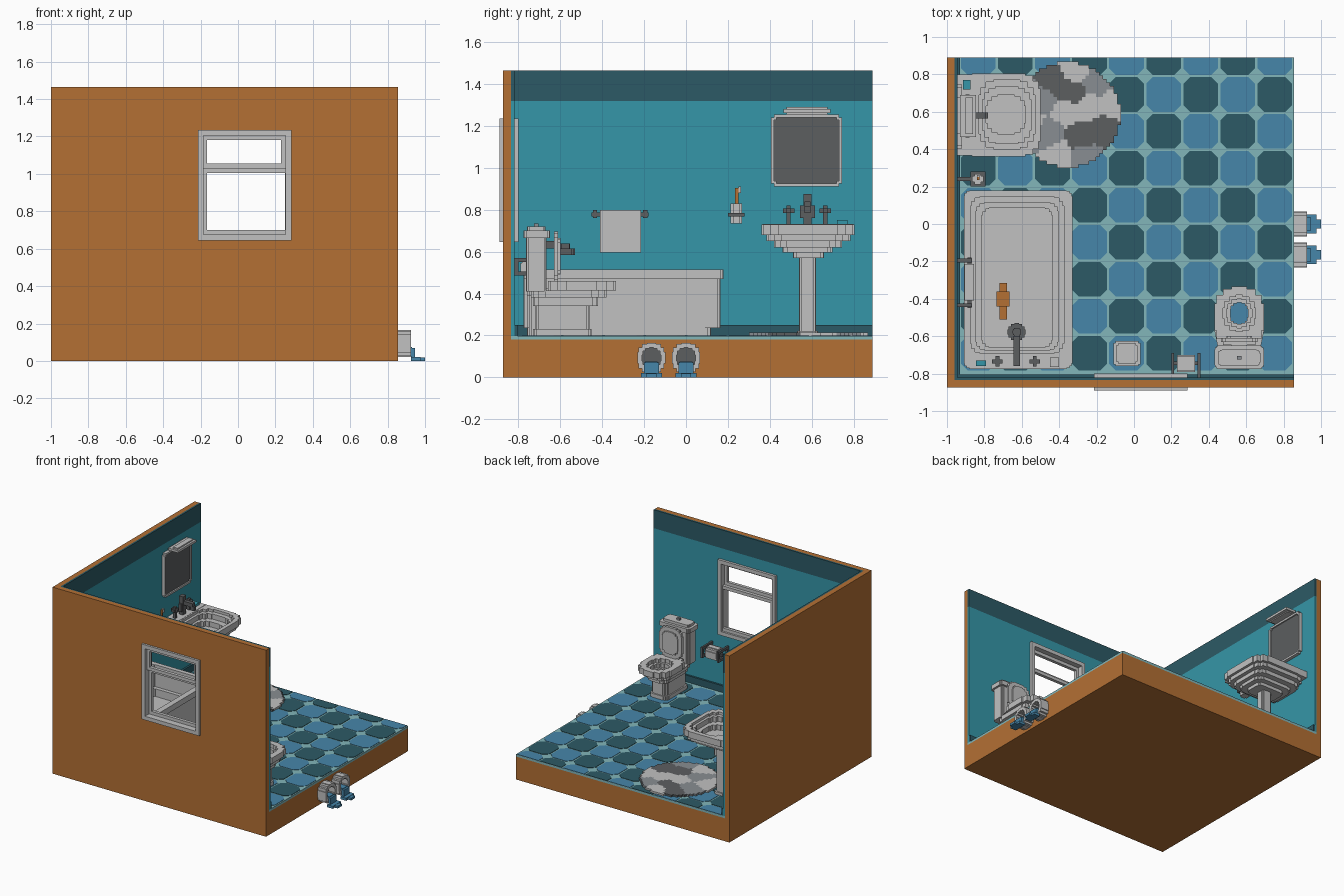
import bpy, bmesh, math
from mathutils import Vector

cube = bpy.data.objects.get("Cube")
if cube:
    bpy.data.objects.remove(cube)


def material(name, rgb):
    lin = [((c / 255 + 0.055) / 1.055) ** 2.4 for c in rgb] + [1]
    m = bpy.data.materials.new(name)
    m.use_nodes = True
    m.diffuse_color = lin
    m.node_tree.nodes["Principled BSDF"].inputs["Base Color"].default_value = lin
    return m


BROWN = material("brown", (180, 112, 52))
TEAL = material("teal", (53, 150, 168))
DARK_TEAL = material("dark teal", (44, 90, 102))
BLUE = material("tile blue", (70, 134, 170))
GROUT = material("pale teal", (130, 182, 186))
LIGHT = material("light grey", (193, 193, 193))
MID = material("mid grey", (136, 141, 146))
DARK = material("dark grey", (92, 94, 96))


def finish(name, bm, *mats):
    bmesh.ops.recalc_face_normals(bm, faces=bm.faces)
    me = bpy.data.meshes.new(name)
    bm.to_mesh(me)
    bm.free()
    for m in mats:
        me.materials.append(m)
    ob = bpy.data.objects.new(name, me)
    bpy.context.collection.objects.link(ob)
    return ob


def boxes(name, mat, *items):
    """One object of boxes, each (x0, x1, y0, y1, z0, z1)."""
    bm = bmesh.new()
    for x0, x1, y0, y1, z0, z1 in items:
        vs = bmesh.ops.create_cube(bm, size=1)["verts"]
        for v in vs:
            v.co = Vector((x1 if v.co.x > 0 else x0, y1 if v.co.y > 0 else y0, z1 if v.co.z > 0 else z0))
    return finish(name, bm, mat)


def frame(x0, x1, z0, z1, hx0, hx1, hz0, hz1, y0, y1):
    """Four boxes round a rectangular opening in an xz panel."""
    return [(x0, hx0, y0, y1, z0, z1), (hx1, x1, y0, y1, z0, z1),
            (hx0, hx1, y0, y1, z0, hz0), (hx0, hx1, y0, y1, hz1, z1)]


def outline(a0, a1, b0, b1, c, n):
    """Rectangle whose corners of size c are cut as n round stair steps."""
    stairs = []
    for k in range(n + 1):
        t = math.pi / 2 * k / n
        p = (c * (1 - math.cos(t)), c * (1 - math.sin(t)))
        if k:
            stairs.append((p[0], stairs[-1][1]))
        stairs.append(p)
    pts = [(a0 + u, b0 + v) for u, v in stairs]
    pts += [(a1 - u, b0 + v) for u, v in reversed(stairs)]
    pts += [(a1 - u, b1 - v) for u, v in stairs]
    pts += [(a0 + u, b1 - v) for u, v in reversed(stairs)]
    return pts


def loft(name, rings, mat, axis="z", n=3, cap=None):
    """Stack of stepped outlines (a0, a1, b0, b1, corner, height) skinned into one solid."""
    bm = bmesh.new()
    place = {"z": lambda a, b, h: (a, b, h), "x": lambda a, b, h: (h, a, b), "y": lambda a, b, h: (a, h, b)}[axis]
    loops = [[bm.verts.new(place(a, b, r[5])) for a, b in outline(*r[:5], n)] for r in rings]
    for l0, l1 in zip(loops, loops[1:]):
        for i in range(len(l0)):
            j = (i + 1) % len(l0)
            bm.faces.new((l0[i], l0[j], l1[j], l1[i]))
    bm.faces.new(loops[0])
    end = bm.faces.new(loops[-1])
    if cap:
        end.material_index = 1
    return finish(name, bm, mat, *([cap] if cap else []))


def stepped(levels):
    """Turn (outline, z0, z1) levels into rings with vertical sides and flat treads."""
    return [(*o, z) for o, z0, z1 in levels for z in (z0, z1)]


# Shell: slab, outer walls, inner linings with dark top band and skirting
X0, X1, Y0, Y1, TOP = -1.0, 0.855, -0.873, 0.89, 1.465
HOLE = (-0.2, 0.27, 0.66, 1.22)
boxes("floor_slab", BROWN, (X0, X1, Y0, Y1, 0, 0.18))
boxes("outer_walls", BROWN, (X0, -0.96, Y0, Y1, 0.18, TOP),
      *frame(-0.96, X1, 0.18, TOP, *HOLE, Y0, -0.835))
boxes("wall_lining", TEAL, (-0.96, -0.945, -0.835, Y1, 0.197, 1.32),
      *frame(-0.945, X1, 0.197, 1.32, *HOLE, -0.835, -0.82))
boxes("wall_band", DARK_TEAL, (-0.96, -0.945, -0.835, Y1, 1.32, TOP), (-0.945, X1, -0.835, -0.82, 1.32, TOP))
boxes("skirting", DARK_TEAL, (-0.945, -0.93, -0.82, Y1, 0.197, 0.25), (-0.93, X1, -0.82, -0.805, 0.197, 0.25))

# Tiled floor: checkerboard of clipped squares on a pale bed
boxes("grout_bed", GROUT, (-0.96, X1, -0.835, Y1, 0.18, 0.197))
bm = bmesh.new()
H, C = 0.0925, 0.035
for i in range(9):
    for j in range(9):
        cx, cy = -0.832 + 0.198 * i, -0.69 + 0.1975 * j
        pts = [(-H, -H + C), (-H + C, -H), (H - C, -H), (H, -H + C), (H, H - C), (H - C, H), (C - H, H), (-H, H - C)]
        f = bm.faces.new([bm.verts.new((cx + x, min(cy + y, Y1 - 0.001), 0.2)) for x, y in pts])
        f.material_index = (i + j) % 2
        side = bmesh.ops.extrude_face_region(bm, geom=[f])["geom"]
        for v in side:
            if isinstance(v, bmesh.types.BMVert):
                v.co.z = 0.196
finish("floor_tiles", bm, BLUE, DARK_TEAL)

# Window
boxes("window_frame", LIGHT, *frame(-0.215, 0.285, 0.645, 1.235, -0.185, 0.255, 0.675, 1.205, -0.89, -0.80))
boxes("window_sashes", LIGHT, *frame(-0.185, 0.255, 1.03, 1.205, -0.165, 0.23, 1.055, 1.18, -0.865, -0.84),
      *frame(-0.185, 0.255, 0.675, 1.03, -0.165, 0.25, 0.70, 1.005, -0.84, -0.815))

# Bathtub with stepped hollow, taps and spout
loft("bathtub", stepped([
    ((-0.90, -0.35, -0.76, 0.12, 0.03), 0.2, 0.235), ((-0.91, -0.345, -0.775, 0.165, 0.03), 0.235, 0.47),
    ((-0.91, -0.33, -0.775, 0.18, 0.03), 0.47, 0.515), ((-0.875, -0.375, -0.69, 0.145, 0.05), 0.515, 0.49),
    ((-0.845, -0.405, -0.675, 0.115, 0.045), 0.49, 0.36), ((-0.815, -0.435, -0.66, 0.085, 0.04), 0.36, 0.3)]), LIGHT)
boxes("bath_spout", DARK, (-0.645, -0.61, -0.76, -0.725, 0.515, 0.65), (-0.645, -0.61, -0.725, -0.6, 0.615, 0.65))
loft("shower_head", stepped([((-0.675, -0.58, -0.625, -0.53, 0.035), 0.585, 0.615),
                             ((-0.65, -0.605, -0.6, -0.555, 0.015), 0.615, 0.64)]), DARK)
for i, x in enumerate((-0.73, -0.53)):
    boxes(f"bath_tap_{i + 1}", DARK, (x - 0.01, x + 0.01, -0.745, -0.725, 0.515, 0.56),
          (x - 0.028, x + 0.028, -0.745, -0.725, 0.55, 0.565), (x - 0.01, x + 0.01, -0.763, -0.707, 0.55, 0.565))
boxes("bath_soap", TEAL, (-0.845, -0.79, -0.76, -0.73, 0.515, 0.535))
boxes("bath_bottle", LIGHT, (-0.45, -0.40, -0.765, -0.715, 0.515, 0.55))
boxes("scrub_brush", BROWN, (-0.72, -0.68, -0.51, -0.315, 0.3, 0.33), (-0.735, -0.665, -0.44, -0.36, 0.3, 0.345))

# Toilet
loft("toilet_bowl", stepped([
    ((0.485, 0.64, -0.73, -0.45, 0.03), 0.2, 0.23), ((0.495, 0.63, -0.72, -0.46, 0.03), 0.23, 0.34),
    ((0.475, 0.65, -0.73, -0.42, 0.05), 0.34, 0.38), ((0.45, 0.675, -0.74, -0.38, 0.07), 0.38, 0.415),
    ((0.43, 0.695, -0.66, -0.335, 0.09), 0.415, 0.46), ((0.475, 0.65, -0.575, -0.38, 0.07), 0.46, 0.43),
    ((0.495, 0.63, -0.555, -0.40, 0.055), 0.43, 0.40), ((0.515, 0.61, -0.535, -0.42, 0.035), 0.40, 0.37)]),
    LIGHT, cap=BLUE)
loft("toilet_tank", stepped([((0.445, 0.68, -0.765, -0.665, 0.02), 0.41, 0.665),
                             ((0.43, 0.695, -0.775, -0.65, 0.02), 0.665, 0.70),
                             ((0.45, 0.675, -0.76, -0.67, 0.02), 0.70, 0.72)]), LIGHT)
boxes("flush_button", MID, (0.55, 0.575, -0.725, -0.705, 0.72, 0.735))
loft("toilet_lid", stepped([((0.465, 0.66, 0.46, 0.695, 0.05), -0.63, -0.61),
                            ((0.495, 0.63, 0.49, 0.665, 0.04), -0.61, -0.60)]), LIGHT, axis="y")

# Waste bin and toilet roll
loft("waste_bin", stepped([((-0.1, 0.025, -0.75, -0.635, 0.01), 0.2, 0.39), ((-0.11, 0.035, -0.76, -0.625, 0.01), 0.39, 0.41),
                           ((-0.095, 0.02, -0.745, -0.64, 0.01), 0.41, 0.425)]), LIGHT, n=1)
boxes("roll_holder", DARK, *[(x, x + 0.015, -0.805, -0.69, z, z + 0.02) for x in (0.2, 0.34) for z in (0.485, 0.55)],
      *[(x, x + 0.015, y, y + 0.02, 0.485, 0.57) for x in (0.2, 0.34) for y in (-0.82, -0.71)],
      (0.2, 0.355, -0.755, -0.735, 0.515, 0.535))
loft("toilet_roll", [(-0.79, -0.7, 0.48, 0.57, 0.025, x) for x in (0.23, 0.325)], LIGHT, axis="x", n=2)

# Sink: pedestal, stepped basin, taps, soap
loft("sink", stepped([
    ((-0.78, -0.68, 0.53, 0.63, 0.02), 0.2, 0.22), ((-0.77, -0.69, 0.54, 0.62, 0.02), 0.22, 0.57),
    ((-0.85, -0.62, 0.51, 0.66, 0.03), 0.57, 0.595), ((-0.9, -0.58, 0.46, 0.70, 0.05), 0.595, 0.62),
    ((-0.94, -0.55, 0.42, 0.745, 0.06), 0.62, 0.65), ((-0.945, -0.52, 0.385, 0.785, 0.07), 0.65, 0.68),
    ((-0.945, -0.5, 0.36, 0.805, 0.08), 0.68, 0.73), ((-0.83, -0.53, 0.4, 0.77, 0.08), 0.73, 0.71),
    ((-0.81, -0.55, 0.43, 0.735, 0.07), 0.71, 0.67), ((-0.79, -0.58, 0.48, 0.69, 0.06), 0.67, 0.63)]), LIGHT)
boxes("sink_back", LIGHT, (-0.945, -0.84, 0.365, 0.8, 0.68, 0.732))
boxes("sink_spout", DARK, (-0.905, -0.87, 0.56, 0.6, 0.73, 0.875), (-0.87, -0.79, 0.565, 0.595, 0.81, 0.84),
      (-0.81, -0.78, 0.565, 0.595, 0.785, 0.815), (-0.9, -0.875, 0.545, 0.615, 0.76, 0.82))
for i, y in enumerate((0.49, 0.665)):
    boxes(f"sink_tap_{i + 1}", DARK, (-0.9, -0.88, y - 0.01, y + 0.01, 0.73, 0.82),
          (-0.9, -0.88, y - 0.027, y + 0.027, 0.785, 0.805), (-0.917, -0.863, y - 0.01, y + 0.01, 0.785, 0.805))
boxes("sink_soap", TEAL, (-0.915, -0.875, 0.72, 0.77, 0.732, 0.75))

# Mirror with lamp
loft("mirror", stepped([((0.405, 0.745, 0.91, 1.255, 0.015), -0.945, -0.92),
                        ((0.42, 0.73, 0.925, 1.24, 0.012), -0.92, -0.93)]), LIGHT, axis="x", n=1, cap=DARK)
boxes("mirror_lamp", LIGHT, (-0.945, -0.87, 0.48, 0.675, 1.255, 1.27), (-0.93, -0.845, 0.465, 0.69, 1.262, 1.28),
      (-0.9, -0.86, 0.48, 0.675, 1.28, 1.29))

# Towel rail
boxes("towel_rail", DARK, (-0.89, -0.87, -0.45, -0.18, 0.768, 0.788),
      *[(-0.945, -0.865, y, y + 0.02, 0.76, 0.8) for y in (-0.445, -0.205)])
boxes("towel", LIGHT, (-0.905, -0.855, -0.41, -0.215, 0.787, 0.8), (-0.87, -0.855, -0.41, -0.215, 0.595, 0.79),
      (-0.905, -0.89, -0.41, -0.215, 0.63, 0.79))

# Toothbrush cup
boxes("cup_holder", DARK, (-0.945, -0.87, 0.23, 0.25, 0.768, 0.785), (-0.875, -0.795, 0.2, 0.28, 0.768, 0.785))
loft("cup", [(-0.865, -0.805, 0.212, 0.268, 0.012, z) for z in (0.735, 0.83)], LIGHT, n=1)
boxes("toothbrush", BROWN, (-0.84, -0.825, 0.235, 0.25, 0.83, 0.905))
boxes("toothbrush_head", LIGHT, (-0.84, -0.825, 0.25, 0.263, 0.88, 0.91))

# Round rug with patches, cut from a square grid
bm = bmesh.new()
bmesh.ops.create_grid(bm, x_segments=30, y_segments=30, size=0.285)
bmesh.ops.translate(bm, verts=bm.verts, vec=(-0.355, 0.585, 0.198))
centre = Vector((-0.355, 0.585))
bmesh.ops.delete(bm, geom=[f for f in bm.faces if (f.calc_center_median().xy - centre).length > 0.28], context="FACES")
patches = [(-0.32, 0.82, 0), (-0.2, 0.75, 1), (-0.42, 0.76, 2), (-0.34, 0.71, 2), (-0.22, 0.63, 0), (-0.12, 0.64, 0),
           (-0.17, 0.51, 2), (-0.29, 0.46, 2), (-0.27, 0.36, 1), (-0.45, 0.48, 1), (-0.4, 0.38, 0), (-0.5, 0.66, 1),
           (-0.36, 0.6, 0), (-0.56, 0.55, 0)]
for f in bm.faces:
    p = f.calc_center_median().xy
    f.material_index = min(patches, key=lambda s: (Vector(s[:2]) - p).length)[2]
up = bmesh.ops.extrude_face_region(bm, geom=bm.faces[:])["geom"]
bmesh.ops.translate(bm, verts=[v for v in up if isinstance(v, bmesh.types.BMVert)], vec=(0, 0, 0.016))
finish("rug", bm, LIGHT, MID, DARK)

# Drain pipes on the right edge, with running water
for i, y in enumerate((-0.165, 0.0)):
    loft(f"drain_pipe_{i + 1}", [(y - 0.067, y + 0.067, 0.02, 0.165, 0.045, 0.85), (y - 0.067, y + 0.067, 0.02, 0.165, 0.045, 0.925),
                                 (y - 0.045, y + 0.045, 0.043, 0.142, 0.035, 0.925), (y - 0.045, y + 0.045, 0.043, 0.142, 0.035, 0.87)],
         LIGHT, axis="x", cap=DARK)
    boxes(f"water_{i + 1}", BLUE, (0.87, 0.93, y - 0.03, y + 0.03, 0.045, 0.075),
          (0.925, 0.945, y - 0.035, y + 0.035, 0, 0.07), (0.925, 0.975, y - 0.05, y + 0.05, 0, 0.02),
          (0.975, 1.0, y - 0.025, y + 0.025, 0, 0.018))
